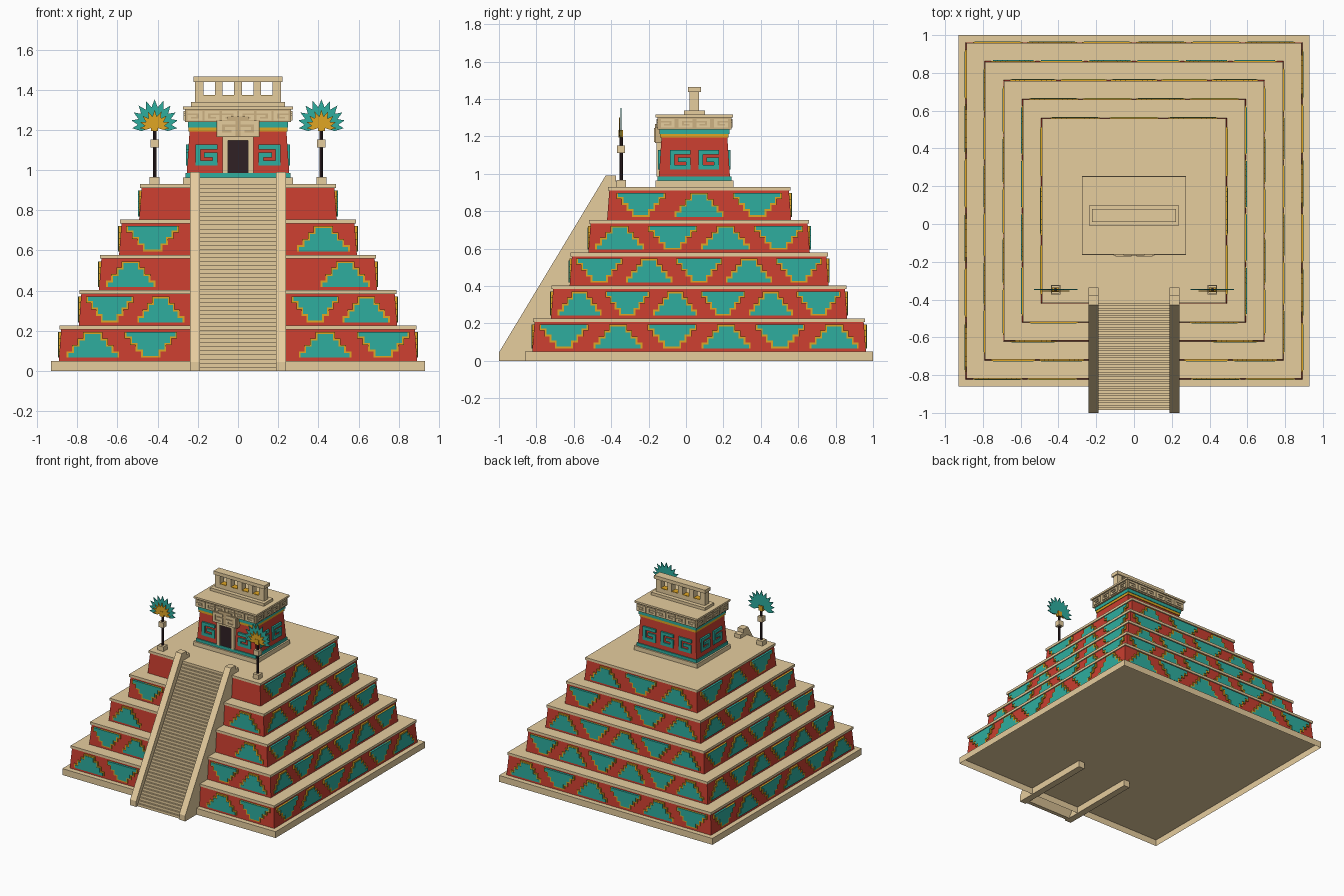
import bpy, bmesh, math
from mathutils import Matrix, Vector

if "Cube" in bpy.data.objects:
    bpy.data.objects.remove(bpy.data.objects["Cube"])


def mat(name, r, g, b):
    m = bpy.data.materials.new(name)
    lin = [((c / 255 + 0.055) / 1.055) ** 2.4 for c in (r, g, b)]
    m.diffuse_color = (*lin, 1)
    m.use_nodes = True
    m.node_tree.nodes["Principled BSDF"].inputs["Base Color"].default_value = m.diffuse_color
    return m


TAN = mat("sandstone", 230, 205, 158)
SHADE = mat("worn_sandstone", 204, 177, 130)
RED = mat("red_plaster", 201, 62, 47)
TEAL = mat("teal_paint", 46, 174, 159)
GOLD = mat("gold_paint", 224, 166, 36)
DARK = mat("dark_wood", 48, 33, 37)


def finish(bm, name, material):
    bmesh.ops.recalc_face_normals(bm, faces=bm.faces)
    me = bpy.data.meshes.new(name)
    bm.to_mesh(me)
    bm.free()
    me.materials.append(material)
    ob = bpy.data.objects.new(name, me)
    bpy.context.collection.objects.link(ob)
    return ob


def add_box(bm, b, m=Matrix(), taper=0.0, floor=True):
    """b = x0, x1, y0, y1, z0, z1; the top shrinks by taper on each side"""
    x0, x1, y0, y1, z0, z1 = b
    v = []
    for z, t in ((z0, 0), (z1, taper)):
        for x, y in ((x0 + t, y0 + t), (x1 - t, y0 + t), (x1 - t, y1 - t), (x0 + t, y1 - t)):
            v.append(bm.verts.new(m @ Vector((x, y, z))))
    quads = ((4, 5, 6, 7), (0, 1, 5, 4), (1, 2, 6, 5), (2, 3, 7, 6), (3, 0, 4, 7), (3, 2, 1, 0))
    for f in quads if floor else quads[:5]:
        bm.faces.new([v[i] for i in f])


def boxes(name, material, items, taper=0.0, floor=True):
    """items = list of boxes or (box, matrix) pairs"""
    bm = bmesh.new()
    for it in items:
        if len(it) == 2:
            add_box(bm, it[0], it[1], taper, floor)
        else:
            add_box(bm, it, taper=taper, floor=floor)
    return finish(bm, name, material)


def block(hx, hy, cy, z0, z1):
    return (-hx, hx, cy - hy, cy + hy, z0, z1)


def side(k, cy):
    """Frame of wall k: 0 front, 1 right, 2 back, 3 left"""
    return Matrix.Translation((0, cy, 0)) @ Matrix.Rotation(k * math.pi / 2, 4, 'Z')


def extrude_x(name, material, profile, spans):
    """Extrude a (y, z) outline across each x span"""
    bm = bmesh.new()
    for x0, x1 in spans:
        a = [bm.verts.new((x0, y, z)) for y, z in profile]
        b = [bm.verts.new((x1, y, z)) for y, z in profile]
        bm.faces.new(a)
        bm.faces.new(b[::-1])
        n = len(a)
        for i in range(n):
            bm.faces.new((a[i], b[i], b[(i + 1) % n], a[(i + 1) % n]))
    return finish(bm, name, material)


# ---- stepped pyramid, hollow underneath ----
CY = 0.07
boxes("base_slab", TAN, [block(0.93, 0.93, CY, 0, 0.05)], floor=False)
gold, teal = [], []
for t, n in enumerate((6, 6, 5, 4, 3)):
    h, z0 = 0.892 - 0.1 * t, 0.05 + 0.176 * t
    boxes(f"tier_{t + 1}", RED, [block(h, h, CY, z0, z0 + 0.157)], taper=0.012, floor=False)
    boxes(f"tier_{t + 1}_cap", TAN, [block(h - 0.004, h - 0.004, CY, z0 + 0.157, z0 + 0.176)])
    # stepped motifs, alternately upright and inverted
    pitch = (2 * h - 0.05) / n
    for k in range(4):
        m = side(k, CY)
        for i in range(n):
            u = (i - (n - 1) / 2) * pitch
            if k == 0 and abs(u) < 0.365:
                continue        # hidden by the stairway
            up = (i + t + k) % 2 == 0
            w, rh, b = min(pitch - 0.02, 0.262), 0.032, 0.0095
            for r in range(4):
                hw = w / 2 * (1 - 0.21 * r)
                lo, hi = r * rh, (r + 1) * rh
                for lst, a0, a1, s, d in ((gold, lo, hi, hw, 0.002),
                                          (teal, max(lo - b, 0), hi - b, hw - b, 0.005)):
                    za, zb = (a0, a1) if up else (4 * rh - a1, 4 * rh - a0)
                    lst.append(((u - s, u + s, -h - d, -h + 0.02,
                                 z0 + 0.016 + za, z0 + 0.016 + zb), m))
boxes("motif_borders", GOLD, gold)
boxes("motif_fills", TEAL, teal)

# ---- stairway: stepped flight with a sloping underside ----
N, Y0, Y1, TOP = 46, -0.985, -0.41, 0.93
prof = [(Y0, 0)]
for i in range(N):
    z = TOP * (i + 1) / N
    prof += [(Y0 + (Y1 - Y0) * i / N, z), (Y0 + (Y1 - Y0) * (i + 1) / N, z)]
prof += [(Y1, 0.88), (Y0 + 0.03, 0)]
extrude_x("stair_steps", TAN, prof, [(-0.19, 0.19)])
extrude_x("stair_side_walls", TAN,
          [(-1, 0), (-1, 0.045), (-0.43, 0.99), (-0.375, 0.99), (-0.375, 0.96),
           (-0.335, 0.96), (-0.335, 0)], [(-0.24, -0.188), (0.188, 0.24)])

# ---- temple ----
TY, HX, HY = 0.045, 0.255, 0.19
boxes("temple_plinth", TAN, [block(0.275, 0.208, TY, 0.93, 0.963)])
boxes("temple_foot_band", TEAL, [block(0.262, 0.197, TY, 0.963, 0.986)])
boxes("temple_walls", RED, [block(HX, HY, TY, 0.986, 1.195)], taper=0.014)
boxes("temple_gold_band", GOLD, [block(0.246, 0.183, TY, 1.193, 1.212)])
boxes("temple_teal_band", TEAL, [block(0.25, 0.187, TY, 1.212, 1.238)])
boxes("cornice_frieze", SHADE, [block(0.264, 0.197, TY, 1.238, 1.302)])
boxes("cornice_slab", TAN, [block(0.274, 0.207, TY, 1.302, 1.316)])

# square hooks on a 5 x 5 grid: x0, x1, z0, z1
HOOK = [(0, 5, 3.85, 5), (0, 1.15, 1.15, 3.85), (0, 5, 0, 1.15),
        (3.85, 5, 1.15, 3.05), (1.95, 3.85, 1.95, 3.05)]


def hook(u, zc, size, d, m, flip=1, tall=1.0):
    g, out = size / 5, []
    for a, b, c, e in HOOK:
        xs = sorted((flip * (a - 2.5) * g + u, flip * (b - 2.5) * g + u))
        out.append(((xs[0], xs[1], -d, -d + 0.02,
                     zc + (c - 2.5) * g * tall, zc + (e - 2.5) * g * tall), m))
    return out


spirals, meander = [], []
for k in range(4):
    m = side(k, TY)
    d = HY if k % 2 == 0 else HX
    for u in ((-0.157, 0.157), (-0.076, 0.076), (-0.155, 0, 0.155), (-0.076, 0.076))[k]:
        spirals += hook(u, 1.075, 0.11, d + 0.004, m, -1 if k == 0 and u > 0 else 1, 0.95)
    # cornice meander
    cnt, span = (6, 0.515) if k % 2 == 0 else (4, 0.38)
    d = 0.204 if k % 2 == 0 else 0.271
    for i in range(cnt):
        u = (i - (cnt - 1) / 2) * span / cnt
        meander += hook(u, 1.27, 0.074, d, m, 1 if i % 2 else -1, 0.62)
boxes("wall_spirals", TEAL, spirals)
boxes("cornice_meander", TAN, meander)

# doorway
fy = TY - HY
boxes("door_opening", DARK, [(-0.052, 0.052, fy - 0.004, fy + 0.03, 0.986, 1.152)])
boxes("door_frame", TAN, [(-0.077, -0.05, fy - 0.013, fy + 0.03, 0.986, 1.165),
                          (0.05, 0.077, fy - 0.013, fy + 0.03, 0.986, 1.165),
                          (-0.05, 0.05, fy - 0.013, fy + 0.03, 1.148, 1.165)])
boxes("door_lintel", SHADE, [(-0.108, 0.108, -0.166, -0.13, 1.165, 1.25),
                             (-0.055, 0.055, -0.166, -0.13, 1.25, 1.266)])
I = Matrix()
boxes("lintel_scrolls", TAN, hook(-0.056, 1.207, 0.085, 0.171, I, 1, 0.9)
      + hook(0.056, 1.207, 0.085, 0.171, I, -1, 0.9))

# ---- roof comb with four openings ----
boxes("comb_base", TAN, [block(0.235, 0.056, TY, 1.316, 1.338)])
boxes("comb_sill", TAN, [block(0.213, 0.025, TY, 1.338, 1.37)])
pillars = [(a, b, TY - 0.025, TY + 0.025, 1.37, 1.44) for a, b in
           ((-0.213, -0.171), (-0.114, -0.076), (-0.019, 0.019), (0.076, 0.114), (0.171, 0.213))]
boxes("comb_pillars", TAN, pillars)
boxes("comb_opening_linings", GOLD,
      [(x - 0.028, x + 0.028, TY - 0.024, TY + 0.024, 1.369, 1.374)
       for x in (-0.1425, -0.0475, 0.0475, 0.1425)])
boxes("comb_top", TAN, [block(0.222, 0.034, TY, 1.438, 1.465)])


# ---- feather standards ----
def feathers(name, material, cx, y, cz, count, spread, length, width, thick):
    bm = bmesh.new()
    for i in range(count):
        a = math.radians(-spread + 2 * spread * i / (count - 1))
        ln = length * (0.88 + 0.12 * math.cos(a))
        rows = []
        for dy in (-thick, thick):
            rows.append([bm.verts.new((cx + s * math.cos(a) + r * math.sin(a), y + dy,
                                       cz + r * math.cos(a) - s * math.sin(a)))
                         for s, r in ((0, 0), (width, ln * 0.6), (0, ln), (-width, ln * 0.6))])
        p, q = rows
        bm.faces.new(p)
        bm.faces.new(q[::-1])
        for j in range(4):
            bm.faces.new((p[j], q[j], q[(j + 1) % 4], p[(j + 1) % 4]))
    finish(bm, name, material)


PY = -0.347
for tag, x in (("left", -0.415), ("right", 0.415)):
    boxes(f"{tag}_standard_blocks", TAN,
          [(x - 0.025, x + 0.025, PY - 0.025, PY + 0.025, 0.93, 0.966),
           (x - 0.021, x + 0.021, PY - 0.021, PY + 0.021, 1.112, 1.152)])
    bm = bmesh.new()
    bmesh.ops.create_cone(bm, cap_ends=True, segments=8, radius1=0.009, radius2=0.009, depth=0.27,
                          matrix=Matrix.Translation((x, PY, 1.1)))
    finish(bm, f"{tag}_standard_pole", DARK)
    feathers(f"{tag}_teal_feathers", TEAL, x, PY, 1.222, 11, 97, 0.13, 0.02, 0.003)
    feathers(f"{tag}_gold_feathers", GOLD, x, PY - 0.008, 1.215, 9, 95, 0.085, 0.011, 0.003)
    boxes(f"{tag}_feather_holder", GOLD, [(x - 0.018, x + 0.018, PY - 0.014, PY + 0.01, 1.195, 1.235)])
